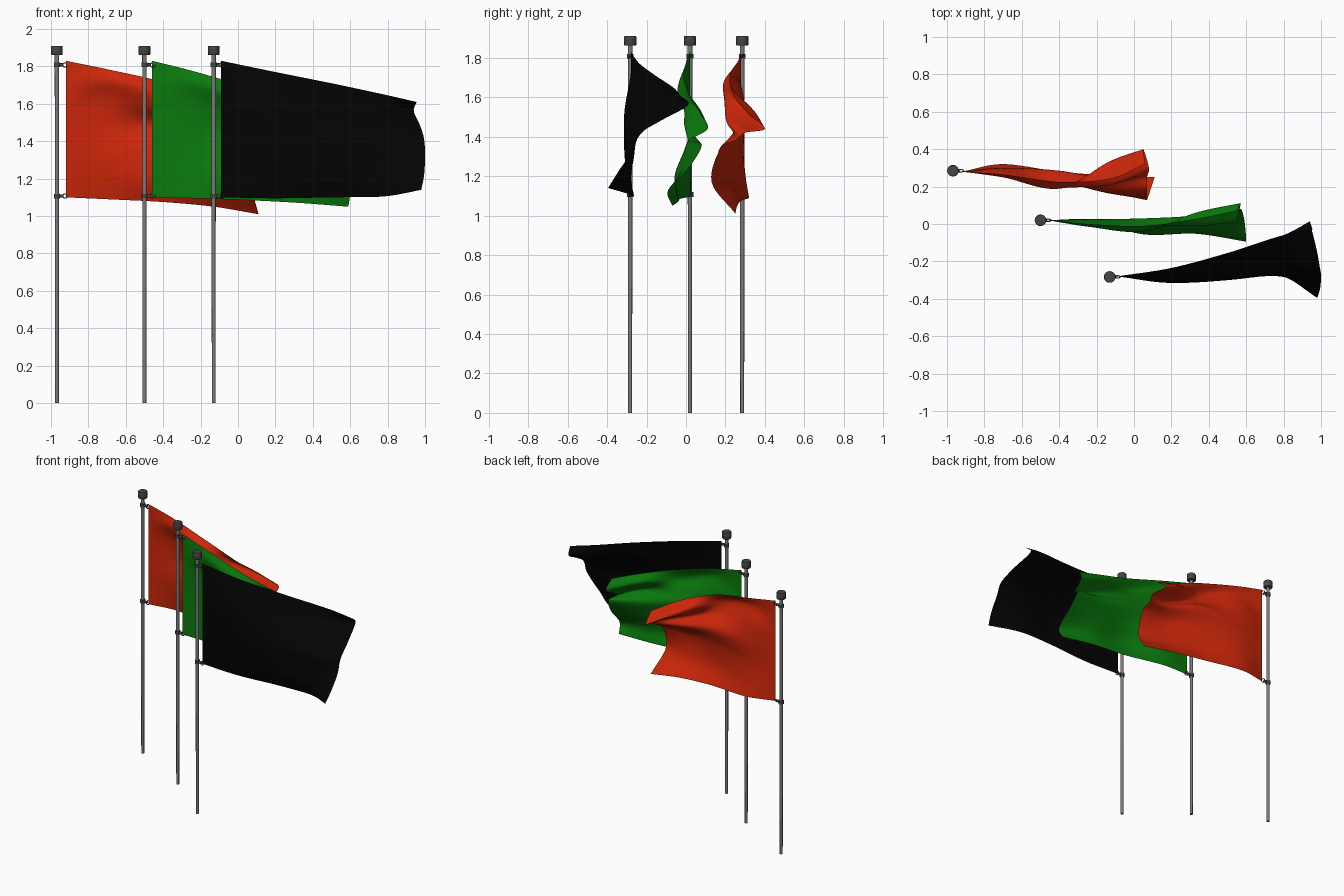
import bpy, bmesh
from math import pi
from mathutils import Vector

if "Cube" in bpy.data.objects:
    bpy.data.objects.remove(bpy.data.objects["Cube"])


def material(name, color):
    m = bpy.data.materials.new(name)
    m.diffuse_color = color
    m.use_nodes = True
    m.node_tree.nodes["Principled BSDF"].inputs["Base Color"].default_value = m.diffuse_color
    return m


def catmull(pts, t):
    """Smooth curve through pts, t in 0..1."""
    n = len(pts) - 1
    i = min(int(t * n), n - 1)
    f = t * n - i
    b, c = pts[i], pts[i + 1]
    a = pts[i - 1] if i > 0 else b * 2 - c
    d = pts[i + 2] if i + 2 <= n else c * 2 - b
    return 0.5 * (b * 2 + (c - a) * f + (a * 2 - b * 5 + c * 4 - d) * f * f
                  + (b * 3 - a - c * 3 + d) * f ** 3)


def finish(name, bm, mat, angle=0.6):
    me = bpy.data.meshes.new(name)
    bm.to_mesh(me)
    bm.free()
    ob = bpy.data.objects.new(name, me)
    bpy.context.collection.objects.link(ob)
    me.materials.append(mat)
    bpy.ops.object.select_all(action='DESELECT')
    ob.select_set(True)
    bpy.context.view_layer.objects.active = ob
    bpy.ops.object.shade_smooth_by_angle(angle=angle)


def flag(name, mat, hoist, folds, end_x, nu=48, nv=42):
    """Cloth lofted through vertical fold profiles from the hoist to the fly edge."""
    hx, hy = hoist
    cols = [[Vector((hx, hy, 1.83 - 0.73 * k / 6)) for k in range(7)]]
    for x, prof in folds:
        cols.append([Vector((end_x[k] if x is None else x, y, z))
                     for k, (y, z) in enumerate(prof)])
    bm = bmesh.new()
    grid = []
    for j in range(nv + 1):
        row = [catmull(c, j / nv) for c in cols]
        grid.append([bm.verts.new(catmull(row, i / nu)) for i in range(nu + 1)])
    for j in range(nv):
        for i in range(nu):
            bm.faces.new((grid[j + 1][i], grid[j + 1][i + 1],
                          grid[j][i + 1], grid[j][i]))
    finish(name, bm, mat, pi)


def turned(name, x, y, profile, mat, sides=24):
    """Solid of revolution around a vertical axis; profile is (radius, z)."""
    bm = bmesh.new()
    vs = [bm.verts.new((x + r, y, z)) for r, z in profile]
    es = [bm.edges.new(p) for p in zip(vs, vs[1:])]
    bmesh.ops.spin(bm, geom=vs + es, cent=(x, y, 0), axis=(0, 0, 1),
                   angle=2 * pi, steps=sides)
    bmesh.ops.remove_doubles(bm, verts=bm.verts, dist=1e-5)
    bmesh.ops.recalc_face_normals(bm, faces=bm.faces)
    finish(name, bm, mat)


def name_part(name, mat):
    ob = bpy.context.object
    ob.name = name
    ob.data.materials.append(mat)
    bpy.ops.object.shade_smooth_by_angle(angle=0.7)


def pole(name, x, y):
    turned(name + "_pole", x, y, [(0, 0), (.010, 0), (.012, 1.87), (0, 1.87)], steel)
    turned(name + "_pole_cap", x, y, [(0, 1.862), (.029, 1.862), (.031, 1.866),
                                      (.031, 1.906), (.029, 1.91), (0, 1.91)], dark)
    # clamp collars and the rings that hold the hoist
    for side, z in (("upper", 1.808), ("lower", 1.107)):
        turned(f"{name}_{side}_collar", x, y, [(.011, z - .012), (.017, z - .012),
                                               (.017, z + .012), (.011, z + .012)], dark)
        bpy.ops.mesh.primitive_cylinder_add(vertices=12, radius=.009, depth=.022,
                                            location=(x + .025, y, z), rotation=(0, pi / 2, 0))
        name_part(f"{name}_{side}_clip", dark)
        bpy.ops.mesh.primitive_torus_add(major_radius=.013, minor_radius=.003,
                                         major_segments=20, minor_segments=8,
                                         location=(x + .043, y, z), rotation=(pi / 3, 0, 0))
        name_part(f"{name}_{side}_ring", dark)


red = material("red_cloth", (.62, .02, .003, 1))
green = material("green_cloth", (.003, .2, .004, 1))
black = material("black_cloth", (.001, .001, .001, 1))
steel = material("steel", (.2, .2, .2, 1))
dark = material("dark_metal", (.06, .06, .06, 1))

pole("back", -.968, .285)
pole("middle", -.5, .02)
pole("front", -.13, -.283)

# back flag
flag("red_flag", red, (-.92, .28), [
    (-.70, [(.265, 1.785), (.25, 1.72), (.285, 1.62), (.30, 1.48), (.29, 1.33), (.30, 1.2), (.32, 1.09)]),
    (-.40, [(.225, 1.715), (.19, 1.65), (.205, 1.57), (.285, 1.49), (.24, 1.36), (.23, 1.2), (.28, 1.075)]),
    (-.13, [(.24, 1.61), (.335, 1.535), (.21, 1.48), (.24, 1.42), (.17, 1.33), (.175, 1.17), (.26, 1.05)]),
    (None, [(.32, 1.51), (.40, 1.44), (.30, 1.42), (.25, 1.38), (.175, 1.34), (.13, 1.17), (.25, 1.01)]),
], [.06, .05, .08, .07, .07, .07, .11])

# middle flag
flag("green_flag", green, (-.46, .02), [
    (-.24, [(.0, 1.775), (-.015, 1.71), (.01, 1.61), (.025, 1.47), (.025, 1.33), (.02, 1.2), (.02, 1.095)]),
    (.05, [(-.01, 1.69), (-.04, 1.61), (.0, 1.53), (.03, 1.45), (-.01, 1.33), (-.055, 1.2), (-.03, 1.085)]),
    (.33, [(.025, 1.60), (.06, 1.54), (-.01, 1.47), (.045, 1.40), (.01, 1.30), (-.05, 1.17), (-.04, 1.07)]),
    (None, [(.07, 1.52), (.11, 1.44), (.01, 1.38), (.08, 1.36), (.02, 1.25), (-.09, 1.13), (-.07, 1.05)]),
], [.55, .57, .55, .57, .59, .60, .59])

# front flag
flag("black_flag", black, (-.09, -.28), [
    (.2, [(-.235, 1.77), (-.28, 1.66), (-.31, 1.54), (-.315, 1.42), (-.31, 1.3), (-.30, 1.19), (-.285, 1.095)]),
    (.5, [(-.155, 1.71), (-.2, 1.6), (-.26, 1.5), (-.295, 1.41), (-.3, 1.3), (-.295, 1.2), (-.27, 1.10)]),
    (.78, [(-.065, 1.65), (-.08, 1.57), (-.18, 1.48), (-.25, 1.39), (-.265, 1.29), (-.28, 1.19), (-.275, 1.105)]),
    (None, [(-.03, 1.61), (.01, 1.56), (-.13, 1.48), (-.24, 1.41), (-.28, 1.32), (-.345, 1.22), (-.395, 1.14)]),
], [.955, .94, .975, .995, 1.0, .995, .98])
